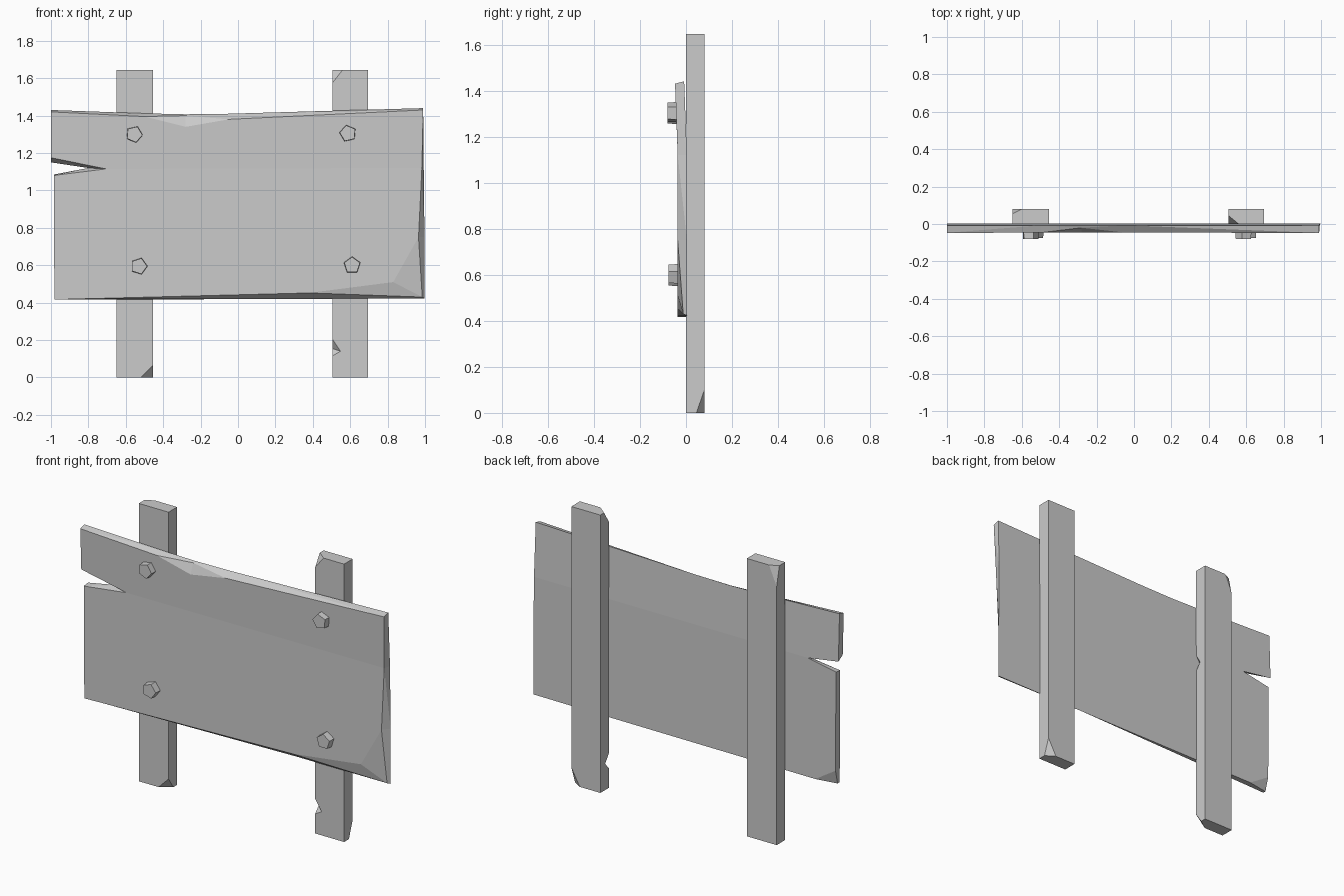
import bpy, bmesh, math
from mathutils import Vector

if "Cube" in bpy.data.objects:
    bpy.data.objects.remove(bpy.data.objects["Cube"])


def make_object(name, bm):
    bmesh.ops.recalc_face_normals(bm, faces=bm.faces[:])
    mesh = bpy.data.meshes.new(name)
    bm.to_mesh(mesh)
    bm.free()
    obj = bpy.data.objects.new(name, mesh)
    bpy.context.collection.objects.link(obj)
    return obj


def post(name, x0, x1, chips, notch):
    bm = bmesh.new()
    bmesh.ops.create_cube(bm, size=1)
    for v in bm.verts:
        v.co = (x1 if v.co.x > 0 else x0, 0.08 if v.co.y > 0 else 0,
                1.645 if v.co.z > 0 else 0)
    centre = Vector(((x0 + x1) / 2, 0.04, 0.82))
    # split-off corners
    for pts in chips:
        a, b, c = map(Vector, pts)
        n = (b - a).cross(c - a).normalized()
        if n.dot(a - centre) < 0:
            n.negate()
        bmesh.ops.bisect_plane(bm, geom=bm.verts[:] + bm.edges[:] + bm.faces[:],
                               plane_co=a, plane_no=n, clear_outer=True)
        bmesh.ops.holes_fill(bm, edges=[e for e in bm.edges if e.is_boundary])
    obj = make_object(name, bm)
    # nick in an edge: wedge cutter scaled about its inner line
    pts = [Vector(p) for p in notch]
    mid = (pts[0] + pts[1]) / 2
    bm = bmesh.new()
    for p in pts:
        bm.verts.new(mid + (p - mid) * 2)
    bmesh.ops.convex_hull(bm, input=bm.verts[:])
    cutter = make_object(name + "_nick_cutter", bm)
    cutter.hide_render = True
    cutter.hide_set(True)
    mod = obj.modifiers.new("nick", 'BOOLEAN')
    mod.operation = 'DIFFERENCE'
    mod.solver = 'EXACT'
    mod.object = cutter
    bpy.context.view_layer.objects.active = obj
    bpy.ops.object.modifier_apply(modifier=mod.name)
    bpy.data.objects.remove(cutter)


# posts
post("left_post", -0.65, -0.455,
     [[(-0.65, 0.055, 1.645), (-0.6, 0.08, 1.645), (-0.65, 0.08, 1.53)],
      [(-0.52, 0, 0), (-0.455, 0, 0.065), (-0.455, 0.045, 0)]],
     [(-0.49, 0, 1.04), (-0.455, 0.035, 1.04), (-0.455, 0, 1.1), (-0.455, 0, 0.99)])
post("right_post", 0.505, 0.695,
     [[(0.505, 0, 1.575), (0.56, 0, 1.645), (0.505, 0.045, 1.645)],
      [(0.695, 0.045, 0), (0.64, 0.08, 0), (0.695, 0.08, 0.1)]],
     [(0.548, 0, 0.14), (0.505, 0.035, 0.155), (0.505, 0, 0.205), (0.505, 0, 0.115)])

# split board: matching front and back outlines (x, z, optional y)
front = [(-.705, 1.115), (-1, 1.175), (-1, 1.42), (-.5, 1.395), (-.28, 1.4, -.02),
         (-.05, 1.38), (.99, 1.43), (.983, 1.12), (.965, .75), (.985, .43, -.012),
         (.38, .452), (-.85, .42), (-.98, .416), (-.982, .5), (-.985, 1.08)]
back = [(-.8, 1.12), (-1, 1.15), (-1, 1.43), (-.5, 1.412), (-.28, 1.407),
        (-.05, 1.41), (.99, 1.44), (.993, 1.12), (.997, .75), (.997, .423),
        (.38, .42), (-.85, .416), (-.98, .416, -.018), (-.982, .5), (-.985, 1.085)]
chip_points = [(-.28, 1.34), (.83, .51)]


def board_point(p, y):
    lean = -0.012 * max(0, p[1] - 1.12) / 0.32
    return (p[0], p[2] if len(p) > 2 else y + lean, p[1])


bm = bmesh.new()
f = [bm.verts.new(board_point(p, -0.036)) for p in front + chip_points]
b = [bm.verts.new(board_point(p, 0.004)) for p in back]
for ids in [(0, 1, 2, 3, 15, 5, 6, 7), (3, 4, 15), (4, 5, 15),
            (0, 7, 8, 16, 10, 11, 12, 13, 14), (8, 9, 16), (9, 10, 16)]:
    bm.faces.new([f[i] for i in ids])
for ids in [range(8), (0, 7, 8, 9, 10, 11, 13, 14), (11, 12, 13)]:
    bm.faces.new([b[i] for i in ids])
n = len(front)
for i in range(n):
    j = (i + 1) % n
    bm.faces.new((f[i], f[j], b[j], b[i]))
bmesh.ops.triangulate(bm, faces=bm.faces[:])
make_object("sign_board", bm)

# five-sided bolt heads: x, z, turn in degrees, front y
bolts = [("upper_left_bolt", -.555, 1.3, -5, -.08), ("upper_right_bolt", .588, 1.305, 175, -.08),
         ("lower_left_bolt", -.53, .595, 0, -.076), ("lower_right_bolt", .61, .6, 90, -.076)]
for name, x, z, turn, y in bolts:
    bm = bmesh.new()
    rings = []
    for yy, r in ((-0.03, 0.047), (y, 0.044)):
        angles = [math.radians(turn + 72 * k) for k in range(5)]
        rings.append([bm.verts.new((x + r * math.cos(a), yy, z + r * math.sin(a)))
                      for a in angles])
        bm.faces.new(rings[-1])
    for k in range(5):
        m = (k + 1) % 5
        bm.faces.new((rings[0][k], rings[0][m], rings[1][m], rings[1][k]))
    make_object(name, bm)
